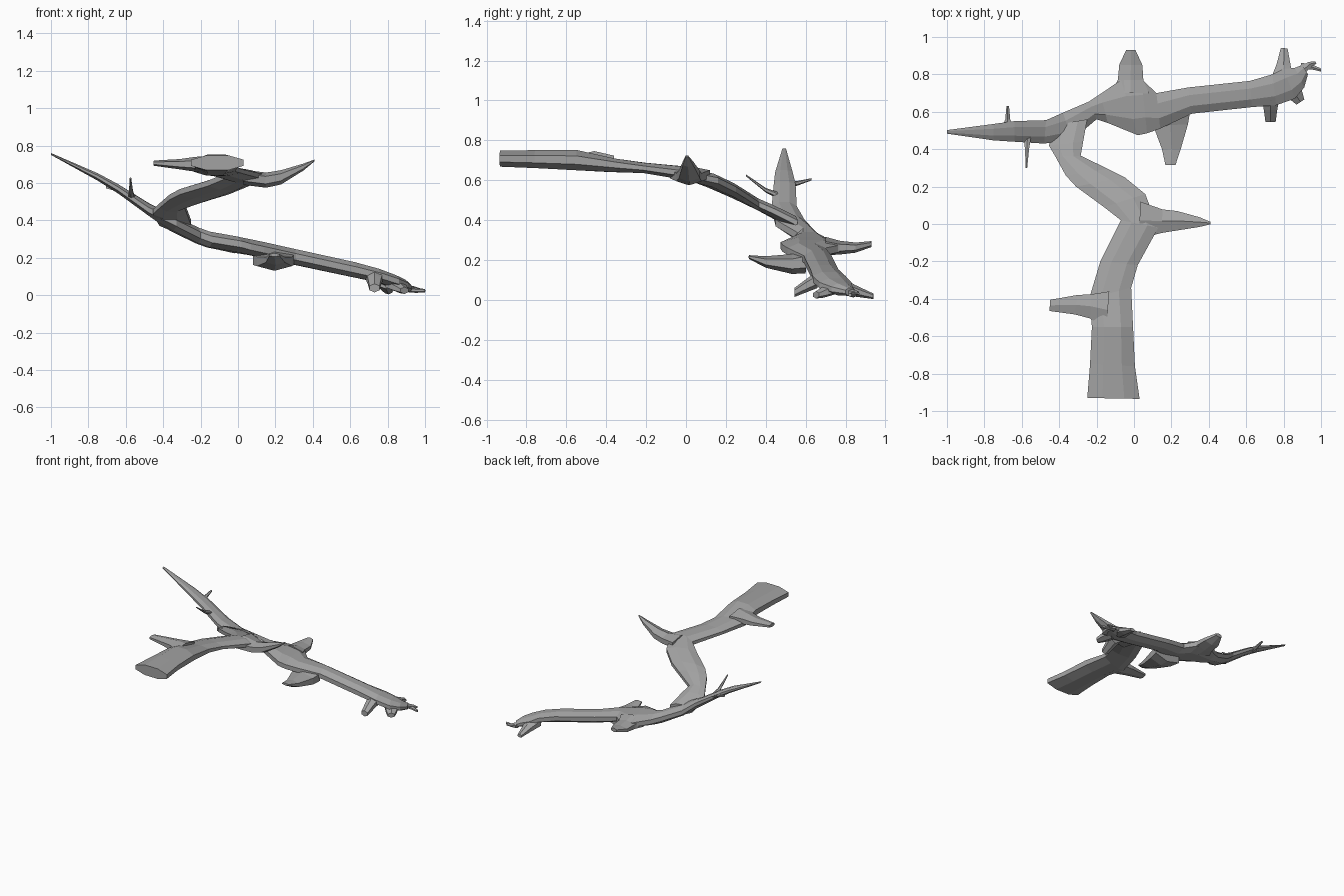
import bpy, bmesh, math
from mathutils import Vector

bark = bpy.data.materials.new("grey bark")
bark.diffuse_color = (0.36, 0.36, 0.36, 1)
SIDES = 8


def loft(name, sections, sides=SIDES):
    """Skin flat-sided rings; section = (left x, left y, right x, right y, z, half height)."""
    bm = bmesh.new()
    rings = []
    k = 1 / math.cos(math.pi / sides)
    for lx, ly, rx, ry, z, h in sections:
        mid = Vector(((lx + rx) / 2, (ly + ry) / 2, z))
        half = Vector(((rx - lx) / 2, (ry - ly) / 2, 0)) * k
        ring = []
        for i in range(sides):
            a = 2 * math.pi * (i + 0.5) / sides
            ring.append(bm.verts.new(mid + half * math.cos(a) + Vector((0, 0, h * k * math.sin(a)))))
        rings.append(ring)
    for a, b in zip(rings, rings[1:]):
        for i in range(sides):
            j = (i + 1) % sides
            bm.faces.new((a[i], a[j], b[j], b[i]))
    bm.faces.new(rings[0])
    bm.faces.new(rings[-1])
    bmesh.ops.recalc_face_normals(bm, faces=bm.faces)
    mesh = bpy.data.meshes.new(name)
    bm.to_mesh(mesh)
    bm.free()
    mesh.materials.append(bark)
    bpy.context.collection.objects.link(bpy.data.objects.new(name, mesh))


def twig(name, *path, sides=6):
    """Side shoot along points (x, y, z, half width, half height)."""
    d = Vector(path[-1][:2]) - Vector(path[0][:2])
    n = Vector((d.y, -d.x)).normalized()
    loft(name, [(x - n.x * w, y - n.y * w, x + n.x * w, y + n.y * w, z, h)
                for x, y, z, w, h in path], sides)


# thick limb from the cut end to the fork
loft("thick_limb", [
    (-.25, -.93, .03, -.935, .708, .04),
    (-.235, -.75, .005, -.76, .706, .045),
    (-.225, -.55, -.005, -.55, .701, .051),
    (-.24, -.40, -.015, -.34, .675, .034),
    (-.18, -.20, .02, -.22, .662, .026),
    (-.07, .02, .13, -.02, .635, .033),
    (-.16, .09, .06, .16, .598, .035),
    (-.31, .20, -.05, .25, .553, .035),
    (-.365, .26, -.14, .295, .525, .033),
    (-.42, .36, -.285, .365, .478, .03),
    (-.455, .42, -.272, .44, .445, .032),
    (-.42, .53, -.25, .56, .385, .035),
])

# long limb from the raised point down to the knobbly end
loft("long_limb", [
    (-1, .483, -1, .502, .755, .005),
    (-.75, .447, -.75, .535, .632, .02),
    (-.64, .44, -.64, .55, .568, .025),
    (-.48, .43, -.47, .555, .457, .033),
    (-.33, .45, -.38, .595, .385, .04),
    (-.20, .56, -.24, .655, .32, .042),
    (-.14, .54, -.18, .695, .298, .042),
    (.02, .475, -.07, .77, .272, .042),
    (.07, .485, .04, .775, .258, .042),
    (.14, .51, .12, .70, .243, .042),
    (.31, .59, .29, .73, .205, .042),
    (.63, .625, .62, .765, .135, .041),
    (.76, .635, .74, .80, .105, .036),
    (.86, .67, .80, .83, .073, .035),
    (.91, .73, .86, .835, .053, .03),
    (.93, .80, .90, .85, .04, .02),
])

# shoots on the thick limb
twig("left_stub", (-.14, -.46, .70, .10, .04), (-.23, -.44, .70, .065, .034),
     (-.31, -.432, .70, .052, .024), (-.45, -.435, .706, .03, .012))
twig("right_shoot", (.03, .02, .63, .10, .035), (.15, .015, .615, .063, .035),
     (.23, .017, .63, .052, .033), (.35, .01, .685, .026, .016), (.41, .005, .721, .006, .004))

# stubs on the long limb
twig("front_stub", (.19, .60, .19, .11, .05), (.195, .53, .18, .093, .043),
     (.20, .40, .19, .05, .025), (.195, .315, .215, .027, .008))
twig("back_stub", (-.02, .70, .27, .10, .04), (-.018, .77, .262, .068, .03),
     (-.017, .85, .262, .062, .022), (-.017, .93, .28, .025, .013))

# thin spikes on the raised point
twig("front_spike", (-.57, .47, .52, .02, .015), (-.572, .40, .55, .011, .01),
     (-.575, .30, .625, .004, .004))
twig("back_spike", (-.675, .52, .58, .03, .015), (-.675, .56, .585, .013, .01),
     (-.675, .63, .605, .007, .005))

# knobs and twiglets at the low end
twig("end_front_knob", (.73, .66, .10, .045, .035), (.73, .61, .075, .036, .03),
     (.73, .545, .038, .027, .02))
twig("end_back_knob", (.79, .77, .075, .06, .035), (.80, .85, .045, .038, .025),
     (.803, .94, .018, .018, .012))
twig("end_side_knob", (.83, .74, .06, .05, .03), (.865, .69, .04, .04, .025),
     (.89, .652, .025, .025, .016))
twig("end_twig_back", (.89, .81, .04, .022, .015), (.94, .855, .035, .014, .011),
     (.972, .863, .032, .007, .005))
twig("end_twig_tip", (.89, .84, .035, .022, .015), (.95, .84, .025, .013, .011),
     (1.0, .823, .024, .008, .008))
